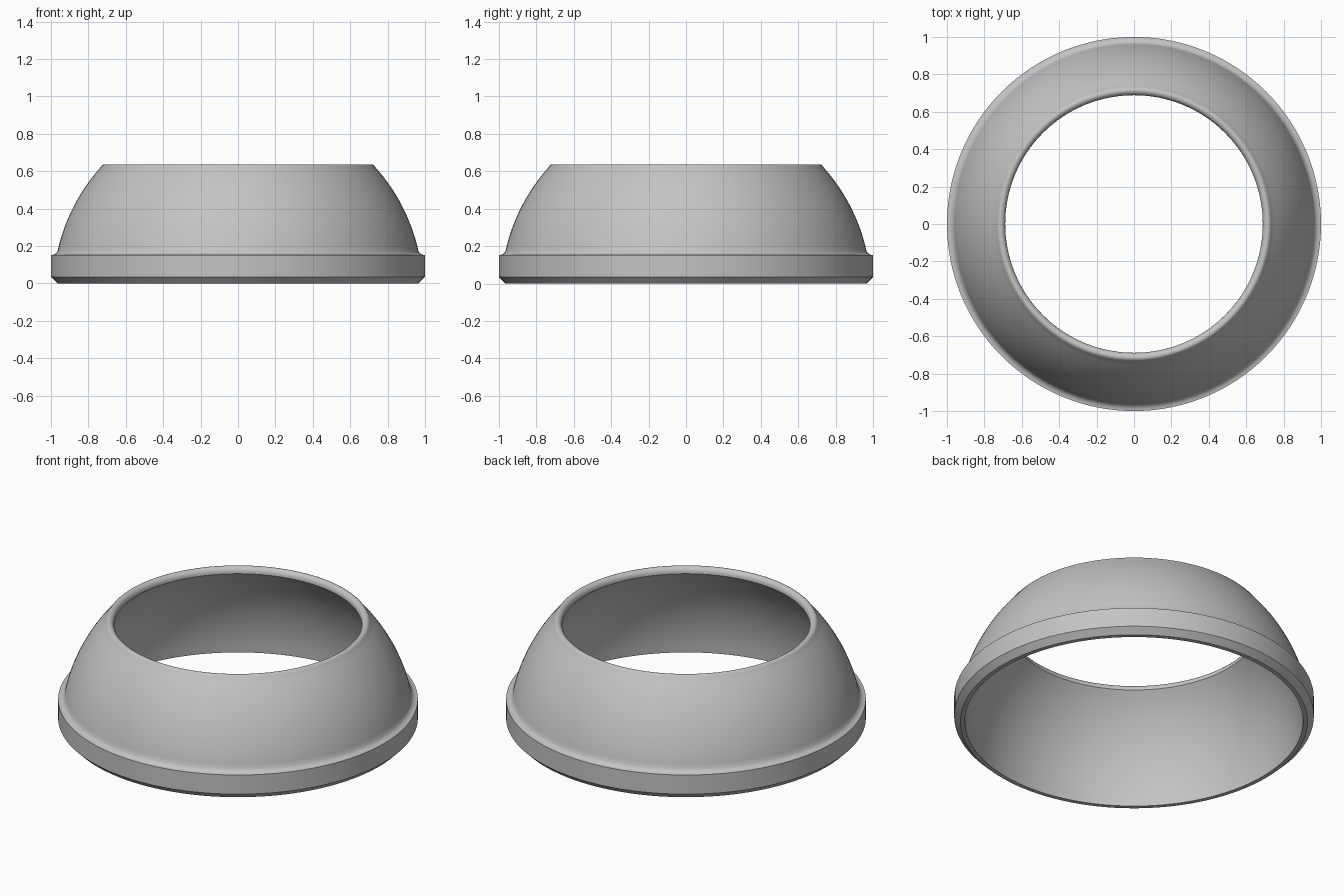
import bpy, bmesh, math

cube = bpy.data.objects.get("Cube")
if cube:
    bpy.data.objects.remove(cube, do_unlink=True)

SEGMENTS = 128
CENTRE_Z = -0.04   # shared centre height of the inner and outer spheres


def material(name, colour):
    mat = bpy.data.materials.new(name)
    mat.use_nodes = True
    mat.diffuse_color = colour
    mat.node_tree.nodes["Principled BSDF"].inputs["Base Color"].default_value = colour
    return mat


def sphere_arc(radius, z_start, z_end, steps):
    """Profile points on a sphere about the axis, between two heights."""
    a = math.asin((z_start - CENTRE_Z) / radius)
    b = math.asin((z_end - CENTRE_Z) / radius)
    angles = [a + (b - a) * i / steps for i in range(steps + 1)]
    return [(radius * math.cos(t), CENTRE_Z + radius * math.sin(t)) for t in angles]


def revolve(name, profile, mat):
    """Spin a closed profile of (radius, height) points around z."""
    bm = bmesh.new()
    rings = []
    for i in range(SEGMENTS):
        t = math.tau * i / SEGMENTS
        rings.append([bm.verts.new((r * math.cos(t), r * math.sin(t), z)) for r, z in profile])
    for i, ring in enumerate(rings):
        after = rings[(i + 1) % SEGMENTS]
        for j in range(len(profile)):
            k = (j + 1) % len(profile)
            bm.faces.new((ring[j], after[j], after[k], ring[k]))
    bmesh.ops.recalc_face_normals(bm, faces=bm.faces)
    mesh = bpy.data.meshes.new(name)
    bm.to_mesh(mesh)
    bm.free()
    mesh.materials.append(mat)
    obj = bpy.data.objects.new(name, mesh)
    bpy.context.collection.objects.link(obj)
    return obj


# Base flange: bottom chamfer and upright band
flange = [(0.94, 0), (0.965, 0), (1, 0.035), (1, 0.152)]
# Concave fillet from the flange up to the dome
fillet = [(0.99, 0.153), (0.98, 0.157), (0.972, 0.163)]
# Dome wall, rounded lip and inner wall
outer = sphere_arc(0.988, 0.172, 0.618, 20)
lip = [(0.731, 0.628), (0.725, 0.634), (0.717, 0.637), (0.708, 0.636),
       (0.699, 0.631), (0.692, 0.622), (0.689, 0.612)]
inner = sphere_arc(0.94, 0.6, 0.02, 24)

ring = revolve("domed_ring", flange + fillet + outer + lip + inner,
               material("light grey", (0.55, 0.55, 0.55, 1)))

bpy.context.view_layer.objects.active = ring
ring.select_set(True)
bpy.ops.object.shade_smooth_by_angle(angle=math.radians(32))
